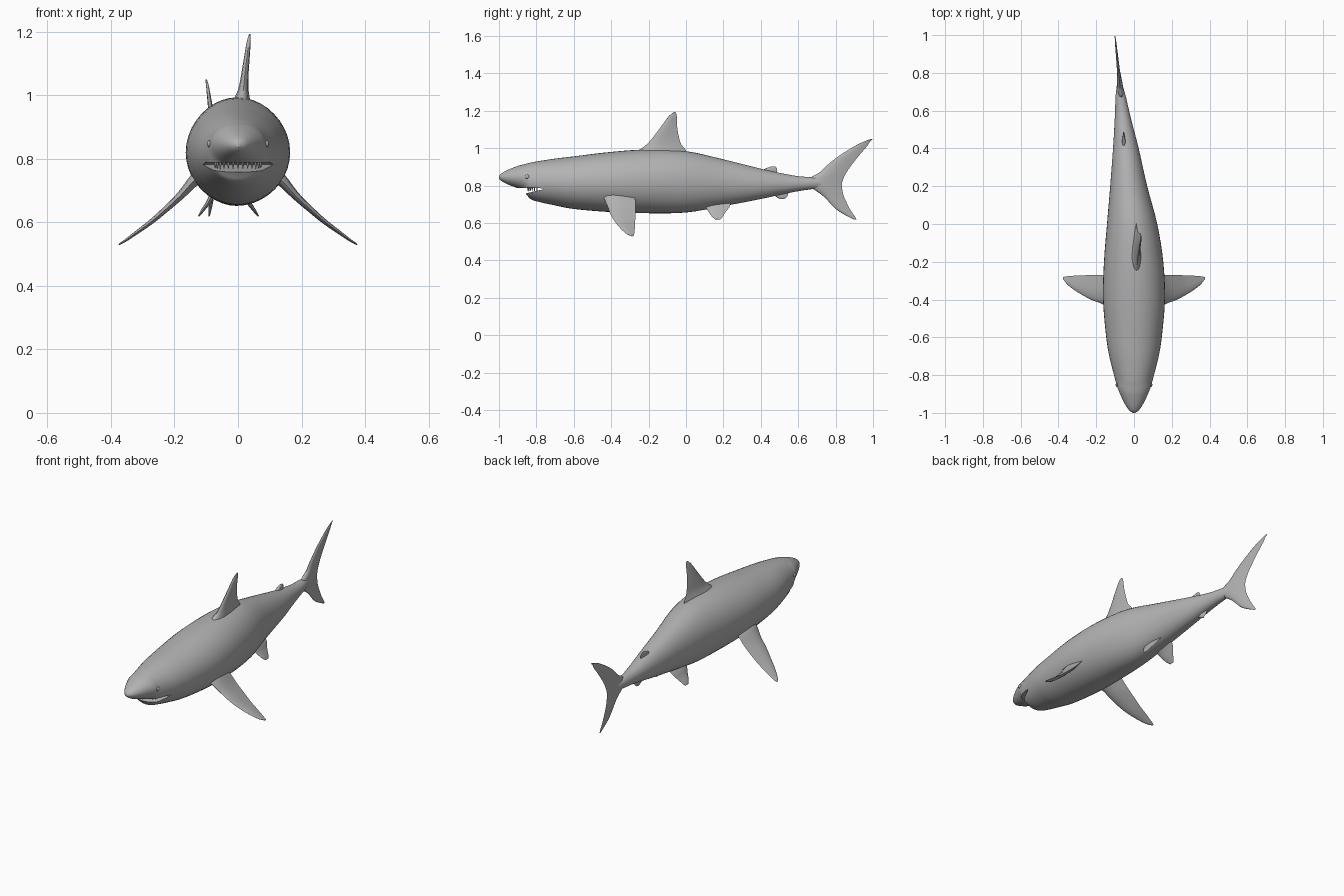
import bpy, bmesh, math
from mathutils import Vector

if "Cube" in bpy.data.objects:
    bpy.data.objects.remove(bpy.data.objects["Cube"])

grey = bpy.data.materials.new("shark_grey")
grey.diffuse_color = (0.45, 0.45, 0.45, 1)
grey.use_nodes = True
grey.node_tree.nodes["Principled BSDF"].inputs["Base Color"].default_value = grey.diffuse_color


def finish(name, bm, smooth=50):
    bmesh.ops.recalc_face_normals(bm, faces=bm.faces)
    me = bpy.data.meshes.new(name)
    bm.to_mesh(me)
    bm.free()
    ob = bpy.data.objects.new(name, me)
    bpy.context.collection.objects.link(ob)
    me.materials.append(grey)
    bpy.ops.object.select_all(action='DESELECT')
    bpy.context.view_layer.objects.active = ob
    ob.select_set(True)
    bpy.ops.object.shade_smooth_by_angle(angle=math.radians(smooth))
    return ob


def loft(bm, rings):
    rows = [[bm.verts.new(p) for p in r] for r in rings]
    n = len(rows[0])
    for a, b in zip(rows, rows[1:]):
        for i in range(n):
            j = (i + 1) % n
            bm.faces.new((a[i], a[j], b[j], b[i]))
    bm.faces.new(rows[0])
    bm.faces.new(rows[-1])


def spline(rows, steps):
    """Catmull-Rom through rows of numbers."""
    out = []
    for i in range(len(rows) - 1):
        p = [Vector(rows[min(max(i + k, 0), len(rows) - 1)]) for k in (-1, 0, 1, 2)]
        for s in range(steps):
            t = s / steps
            out.append(0.5 * (2 * p[1] + (p[2] - p[0]) * t
                       + (2 * p[0] - 5 * p[1] + 4 * p[2] - p[3]) * t * t
                       + (3 * p[1] - p[0] - 3 * p[2] + p[3]) * t ** 3))
    return out + [Vector(rows[-1])]


# Body: (y, top z, bottom z, half width, centre x)
stations = [
    (-1.0, .850, .838, .006, 0), (-.985, .866, .823, .027, 0),
    (-.95, .885, .805, .050, 0), (-.90, .905, .786, .074, 0),
    (-.87, .913, .772, .086, 0), (-.85, .918, .748, .092, 0),
    (-.83, .923, .727, .098, 0), (-.78, .932, .711, .111, 0),
    (-.70, .944, .694, .131, 0), (-.60, .956, .675, .147, 0),
    (-.40, .980, .658, .164, 0), (-.20, .993, .652, .157, -.002),
    (0, .984, .656, .133, -.010), (.20, .940, .690, .098, -.028),
    (.40, .890, .728, .068, -.043), (.50, .868, .750, .052, -.053),
    (.60, .850, .770, .037, -.063), (.67, .845, .780, .028, -.070),
    (.74, .835, .790, .014, -.076), (.78, .820, .805, .004, -.079)]
bm = bmesh.new()
rings = []
for y, top, bot, w, cx in spline(stations, 4):
    rings.append([(cx + w * math.cos(a), y, (top + bot) / 2 + (top - bot) / 2 * math.sin(a))
                  for a in (2 * math.pi * i / 40 for i in range(40))])
loft(bm, rings)
body = finish("body", bm, 40)

# Mouth: wedge cut through the front of the head
bm = bmesh.new()
wedge = [(-.95, .787), (-.95, .745), (-.86, .757), (-.755, .782), (-.80, .789)]
loft(bm, [[(x, y, z) for y, z in wedge] for x in (-.2, .2)])
cutter = finish("mouth_cutter", bm)
cutter.hide_render = True
mod = body.modifiers.new("mouth", 'BOOLEAN')
mod.operation = 'DIFFERENCE'
mod.solver = 'EXACT'
mod.object = cutter
bpy.ops.object.select_all(action='DESELECT')
bpy.context.view_layer.objects.active = body
body.select_set(True)
bpy.ops.object.modifier_apply(modifier="mouth")
bpy.data.objects.remove(cutter)
bpy.ops.object.shade_smooth_by_angle(angle=math.radians(40))

# Teeth: small cones along the upper jaw arc
bm = bmesh.new()
for i in range(13):
    a = math.radians(-72 + 12 * i)
    x, y = .075 * math.sin(a), -.775 - .07 * math.cos(a)
    ring = [(x + .006 * math.cos(k * math.pi / 3), y + .006 * math.sin(k * math.pi / 3), .792)
            for k in range(6)]
    tip = [(x + (p[0] - x) * .1, y + (p[1] - y) * .1, .768) for p in ring]
    loft(bm, [ring, tip])
finish("teeth", bm)

# Eyes
for side, label in ((1, "right"), (-1, "left")):
    bm = bmesh.new()
    bmesh.ops.create_uvsphere(bm, u_segments=16, v_segments=10, radius=1)
    for v in bm.verts:
        v.co = Vector((side * .091 + v.co.x * .006, -.85 + v.co.y * .012, .847 + v.co.z * .011))
    finish(label + "_eye", bm)


def fin(name, rows, normal=(1, 0), side=1, cx=0, bend=0):
    """Fin lofted from rows of (x, z, leading y, trailing y, half thickness)."""
    chord = [0, .04, .12, .28, .5, .75, .93, 1]
    loop = [(u, 1) for u in chord] + [(u, -1) for u in chord[-2:0:-1]]
    rings = []
    for x, z, lead, trail, t in spline(rows, 3):
        ring = []
        for u, s in loop:
            h = s * t * math.sin(math.pi * u ** .6)
            y = lead + (trail - lead) * u
            px = x + normal[0] * h - bend * (y - .64)
            ring.append((cx + side * px, y, z + normal[1] * h))
        rings.append(ring)
    bm = bmesh.new()
    loft(bm, rings)
    finish(name, bm, 60)


# Fins on the centre line
fin("dorsal_fin", [
    (.008, .95, -.29, .005, .034), (.012, .985, -.255, .002, .026),
    (.017, 1.02, -.21, -.025, .016), (.021, 1.06, -.175, -.038, .012),
    (.028, 1.12, -.13, -.048, .009), (.034, 1.17, -.093, -.049, .006),
    (.037, 1.192, -.067, -.055, .002)])
fin("tail_fin", [
    (-.065, .618, .900, .912, .002), (-.065, .635, .865, .903, .004),
    (-.065, .675, .800, .876, .007), (-.065, .740, .738, .845, .010),
    (-.065, .775, .690, .836, .014), (-.065, .81, .650, .833, .017),
    (-.065, .845, .670, .845, .015), (-.065, .87, .715, .858, .012),
    (-.065, .905, .750, .882, .009), (-.065, .96, .820, .925, .007),
    (-.065, 1.01, .900, .968, .005), (-.065, 1.035, .950, .984, .004),
    (-.065, 1.05, .990, 1.0, .002)], bend=.1)
fin("second_dorsal_fin", [
    (-.053, .85, .39, .485, .012), (-.054, .882, .41, .488, .009),
    (-.055, .895, .435, .485, .007), (-.056, .902, .455, .476, .003)])
fin("anal_fin", [
    (-.055, .775, .45, .55, .010), (-.055, .75, .47, .545, .008),
    (-.055, .735, .49, .535, .006), (-.055, .727, .507, .522, .003)])

# Paired fins
for side, label in ((1, "right"), (-1, "left")):
    fin(label + "_pectoral_fin", [
        (.095, .765, -.455, -.275, .024), (.135, .735, -.440, -.272, .019),
        (.18, .685, -.418, -.270, .013), (.225, .643, -.402, -.270, .010),
        (.27, .604, -.378, -.272, .008), (.32, .567, -.347, -.274, .006),
        (.355, .542, -.318, -.277, .004), (.375, .530, -.292, -.281, .002)],
        normal=(.66, .75), side=side)
    fin(label + "_pelvic_fin", [
        (.030, .71, .09, .240, .013), (.050, .685, .105, .232, .010),
        (.065, .660, .120, .213, .007), (.083, .635, .138, .197, .005),
        (.094, .619, .157, .185, .002)],
        normal=(.75, .66), side=side, cx=-.03)
